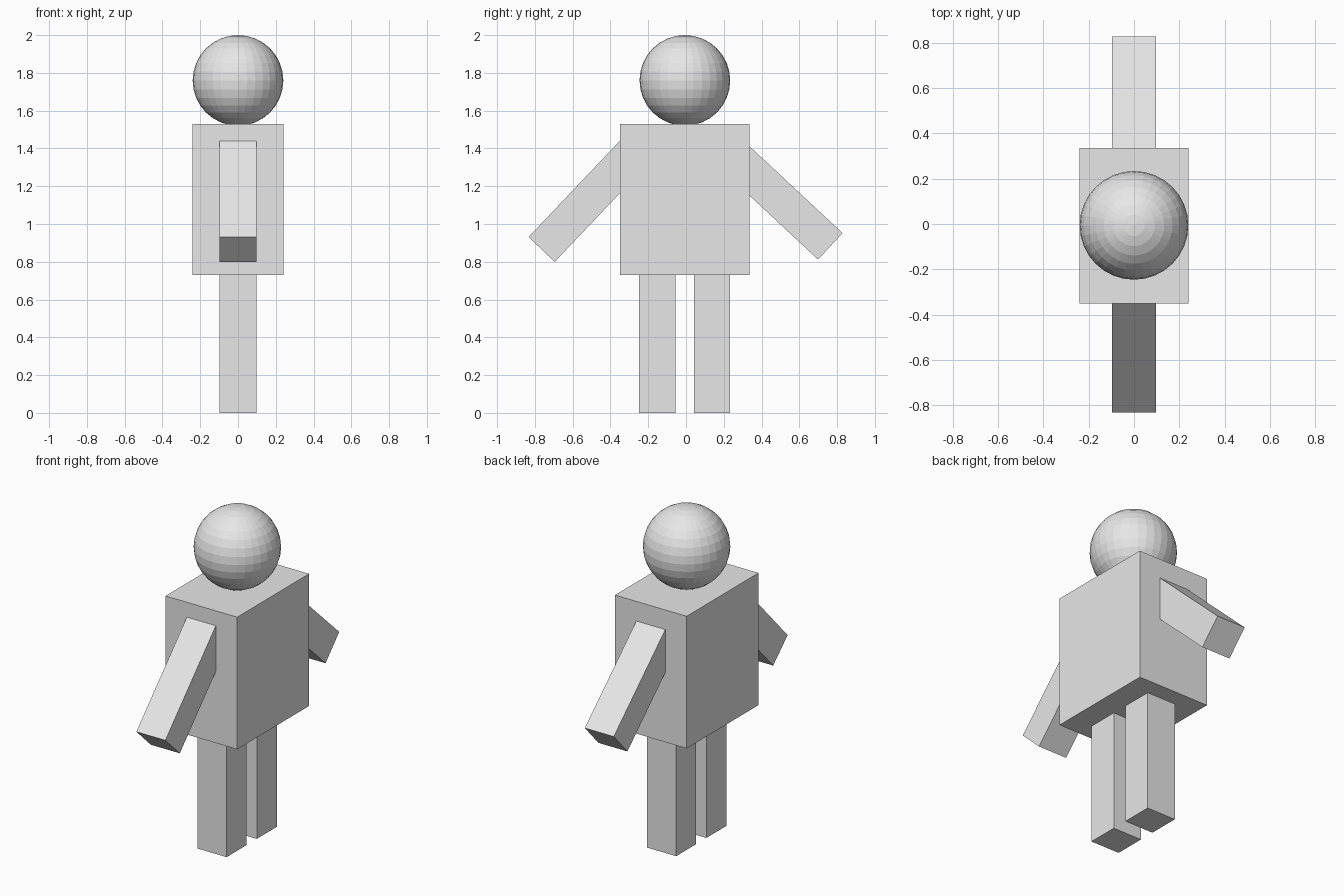
import bpy
import math

cube = bpy.data.objects.get("Cube")
if cube:
    bpy.data.objects.remove(cube, do_unlink=True)

# One plain light grey for the whole figure
grey = bpy.data.materials.new("light_grey")
grey.use_nodes = True
grey.diffuse_color = (0.8, 0.8, 0.8, 1)
grey.node_tree.nodes["Principled BSDF"].inputs["Base Color"].default_value = (0.8, 0.8, 0.8, 1)


def box(name, size, center, tilt=0):
    """Box of a given size, tilted about the x axis in degrees."""
    bpy.ops.mesh.primitive_cube_add(size=1, location=center, rotation=(math.radians(tilt), 0, 0))
    ob = bpy.context.object
    ob.name = name
    ob.scale = size
    ob.data.materials.append(grey)
    return ob


LIMB = (0.194, 0.191, 0.73)

# Torso
box("torso", (0.48, 0.687, 0.8), (0, -0.007, 1.13))

# Legs, one behind the other along y
box("front_leg", LIMB, (0, -0.152, 0.365))
box("back_leg", LIMB, (0, 0.137, 0.365))

# Arms, slanting outward with their tops sunk into the torso
box("front_arm", LIMB, (0, -0.513, 1.13), -43.5)
box("back_arm", LIMB, (0, 0.497, 1.131), 47)

# Faceted ball head resting on the torso
bpy.ops.mesh.primitive_uv_sphere_add(segments=32, ring_count=16, radius=0.24, location=(0, -0.006, 1.76))
head = bpy.context.object
head.name = "head"
head.data.materials.append(grey)
